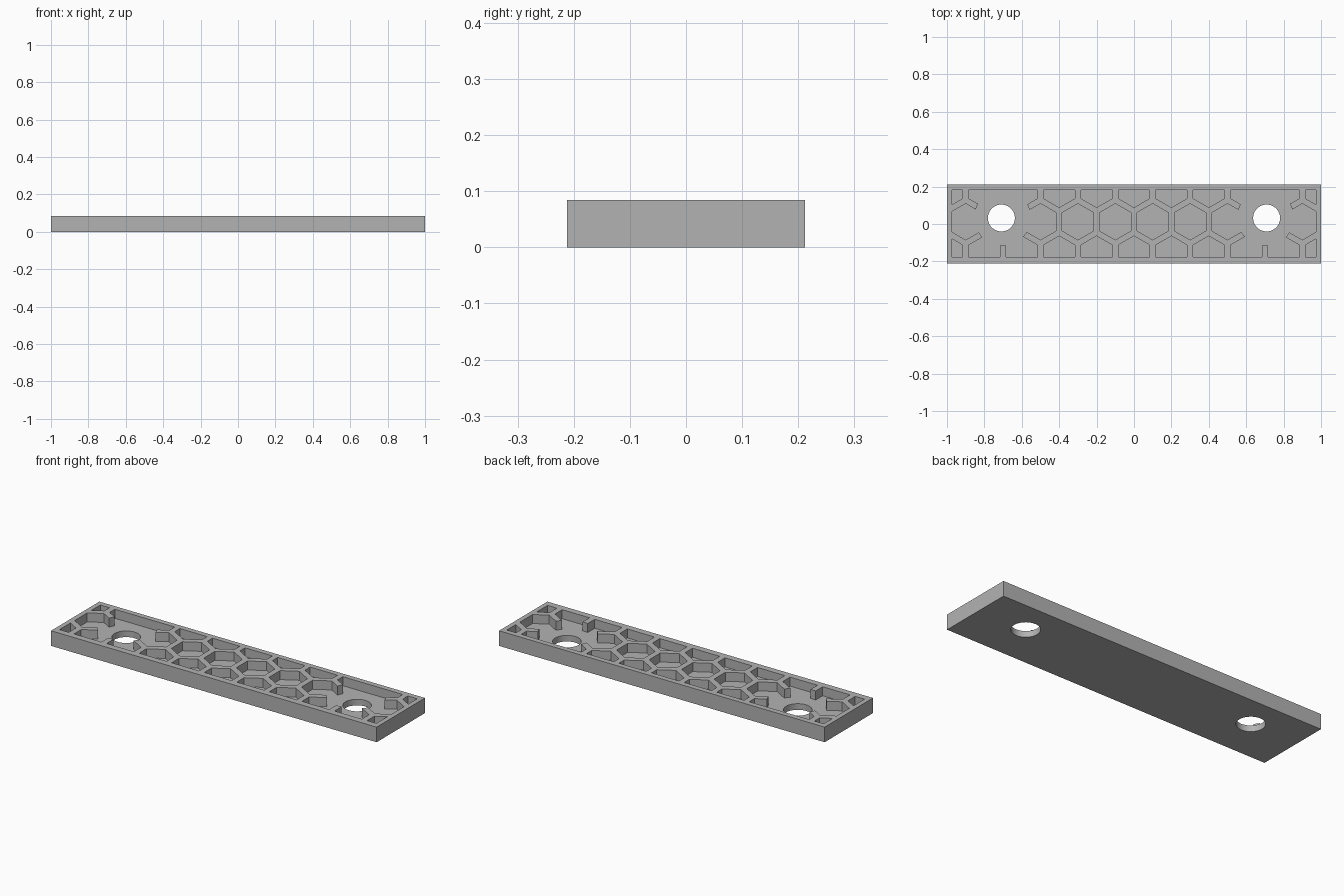
import bpy, bmesh, math

if "Cube" in bpy.data.objects:
    bpy.data.objects.remove(bpy.data.objects["Cube"])

HX, HY, TOP, FLOOR = 1.0, 0.212, 0.084, 0.034
PITCH, FLAT = 0.2, 0.168                     # cell spacing, cell width across flats
PX, PY0, PY1, CY = 0.973, -0.176, 0.182, 0.012   # pocket limits, middle row height

grey = bpy.data.materials.new("grey")
grey.diffuse_color = (0.45, 0.45, 0.45, 1)
grey.use_nodes = True
grey.node_tree.nodes["Principled BSDF"].inputs["Base Color"].default_value = grey.diffuse_color


def clip(pts, axis, limit, sign):
    """Keep the part of a convex polygon where sign * coordinate <= sign * limit."""
    out = []
    for a, b in zip(pts, pts[1:] + pts[:1]):
        da, db = sign * (a[axis] - limit), sign * (b[axis] - limit)
        if da <= 0:
            out.append(a)
        if da * db < 0:
            t = da / (da - db)
            out.append(tuple(a[i] + t * (b[i] - a[i]) for i in (0, 1)))
    return out


def pocket_clip(pts):
    for axis, limit, sign in ((0, PX, 1), (0, -PX, -1), (1, PY1, 1), (1, PY0, -1)):
        pts = clip(pts, axis, limit, sign)
    return pts


def ngon(x, y, r, n, turn=0.0):
    return [(x + r * math.cos(turn + math.tau * i / n),
             y + r * math.sin(turn + math.tau * i / n)) for i in range(n)]


def prisms(name, outlines, z0, z1):
    bm = bmesh.new()
    for pts in outlines:
        face = bm.faces.new([bm.verts.new((x, y, z0)) for x, y in pts])
        new = bmesh.ops.extrude_face_region(bm, geom=[face])["geom"]
        for v in new:
            if isinstance(v, bmesh.types.BMVert):
                v.co.z = z1
    bmesh.ops.recalc_face_normals(bm, faces=bm.faces)
    mesh = bpy.data.meshes.new(name)
    bm.to_mesh(mesh)
    bm.free()
    ob = bpy.data.objects.new(name, mesh)
    mesh.materials.append(grey)
    bpy.context.collection.objects.link(ob)
    return ob


# solid bar
plate = prisms("honeycomb_plate", [[(-HX, -HY), (HX, -HY), (HX, HY), (-HX, HY)]], 0, TOP)

# three rows of hexagonal cells, trimmed to the rim
cells = []
for row in (-1, 0, 1):
    for i in range(-5, 6):
        x = i * PITCH + (0 if row else PITCH / 2)
        hexagon = pocket_clip(ngon(x, CY + row * PITCH * math.sqrt(3) / 2,
                                   FLAT / math.sqrt(3), 6, math.pi / 6))
        if len(hexagon) > 2:
            cells.append(hexagon)

cutters = [
    prisms("cell_cutter", cells, FLOOR, 0.2),
    # round clearings around the screw holes
    prisms("clearing_cutter",
           [pocket_clip(ngon(s * 0.703, 0.034, 0.15, 48)) for s in (-1, 1)], FLOOR, 0.2),
    # screw holes
    prisms("hole_cutter", [ngon(s * 0.709, 0.032, 0.072, 48) for s in (-1, 1)], -0.1, 0.2),
]

bpy.context.view_layer.objects.active = plate
for cutter in cutters:
    mod = plate.modifiers.new(cutter.name, "BOOLEAN")
    mod.operation, mod.solver, mod.object = "DIFFERENCE", "EXACT", cutter
    bpy.ops.object.modifier_apply(modifier=mod.name)
    bpy.data.objects.remove(cutter)

# smooth hole walls, sharp edges elsewhere
plate.select_set(True)
bpy.ops.object.shade_smooth_by_angle(angle=math.radians(30))
